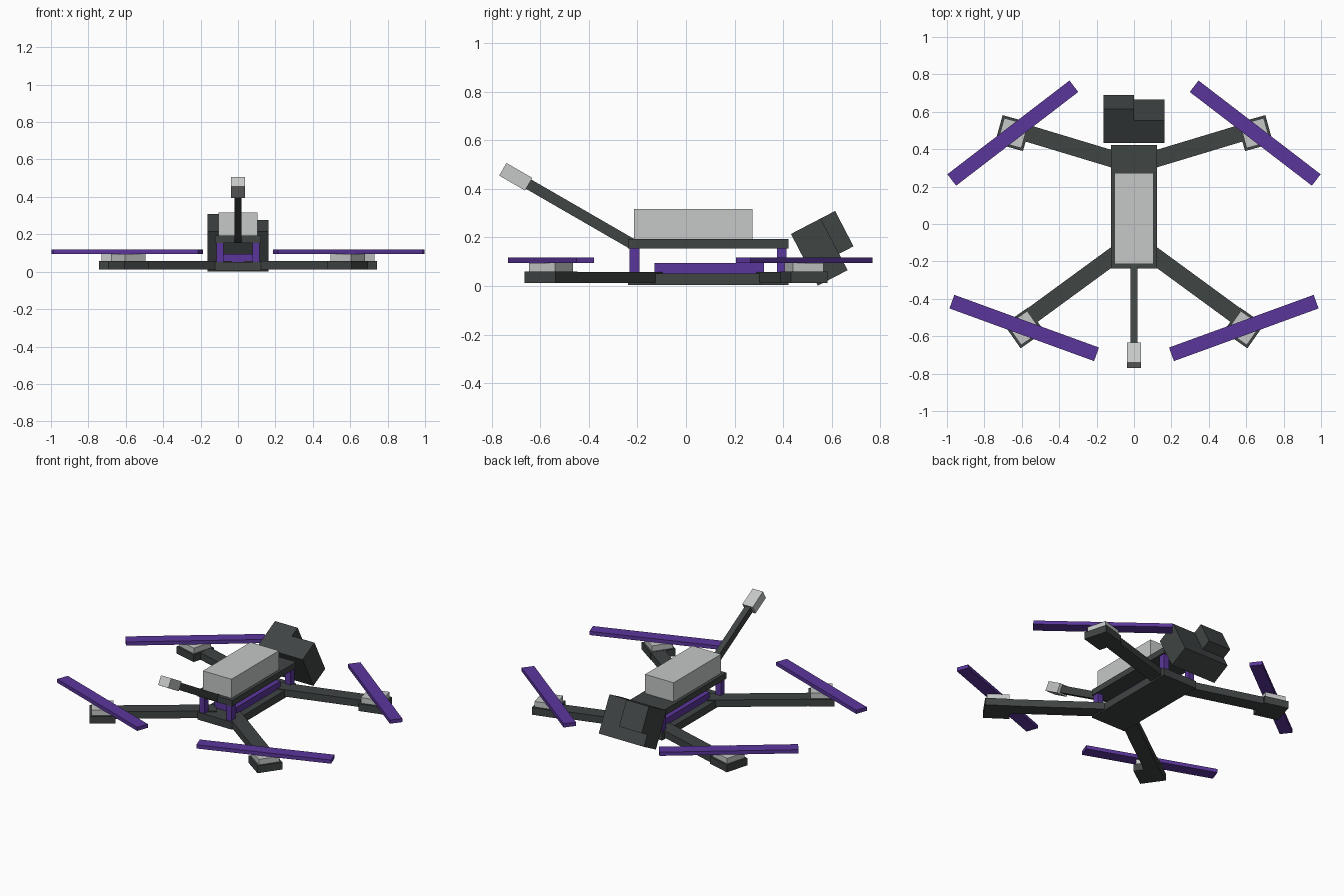
import bpy
import math
from mathutils import Matrix, Vector

if "Cube" in bpy.data.objects:
    bpy.data.objects.remove(bpy.data.objects["Cube"])


def material(name, rgb):
    m = bpy.data.materials.new(name)
    m.diffuse_color = (*rgb, 1.0)
    m.use_nodes = True
    m.node_tree.nodes["Principled BSDF"].inputs["Base Color"].default_value = m.diffuse_color
    return m


DARK = material("charcoal", (0.050, 0.058, 0.057))
GREY = material("light_grey", (0.56, 0.58, 0.57))
PURPLE = material("purple", (0.105, 0.037, 0.33))


def box(name, center, size, mat, rx=0.0, rz=0.0):
    """Box of a given size, turned about x (tilt) or z (heading), in degrees."""
    bpy.ops.mesh.primitive_cube_add(size=1)
    ob = bpy.context.object
    ob.name = ob.data.name = name
    rot = Matrix.Rotation(math.radians(rz), 4, 'Z') @ Matrix.Rotation(math.radians(rx), 4, 'X')
    ob.data.transform(Matrix.Translation(center) @ rot @ Matrix.Diagonal((*size, 1)))
    ob.data.materials.append(mat)
    return ob


def span(name, x, y, z, mat):
    """Straight box between (min, max) pairs."""
    lo, hi = Vector((x[0], y[0], z[0])), Vector((x[1], y[1], z[1]))
    return box(name, (lo + hi) / 2, hi - lo, mat)


# body: two plates, electronics stack and battery
span("bottom_plate", (-0.124, 0.124), (-0.238, 0.422), (0.003, 0.052), DARK)
span("top_plate", (-0.124, 0.124), (-0.238, 0.422), (0.154, 0.193), DARK)
span("electronics_stack", (-0.08, 0.08), (-0.13, 0.322), (0.05, 0.095), PURPLE)
span("battery", (-0.103, 0.103), (-0.214, 0.274), (0.193, 0.317), GREY)

# arms with motor mount, motor and propeller:
# label, arm start, arm end, mount centre, mount heading, propeller heading
ARMS = [
    ("far", (0.06, 0.331), (0.62, 0.500), (0.648, 0.486), 15.5, -37.5),
    ("near", (0.06, -0.134), (0.56, -0.500), (0.587, -0.556), -35.0, 20.0),
]
for side, s in (("left", -1), ("right", 1)):
    for label, a, b, c, mount_rot, prop_rot in ARMS:
        tag = f"{label}_{side}"
        a2, b2 = Vector((s * a[0], a[1])), Vector((s * b[0], b[1]))
        d, mid = b2 - a2, (a2 + b2) / 2
        box(f"arm_{tag}", (mid.x, mid.y, 0.035), (d.length, 0.09, 0.046), DARK,
            rz=math.degrees(math.atan2(d.y, d.x)))
        cx, cy = s * c[0], c[1]
        box(f"motor_mount_{tag}", (cx, cy, 0.035), (0.156, 0.156, 0.047), DARK, rz=s * mount_rot)
        box(f"motor_{tag}", (cx, cy, 0.076), (0.131, 0.131, 0.037), GREY, rz=s * mount_rot)
        box(f"propeller_{tag}", (cx, cy, 0.106), (0.823, 0.077, 0.024), PURPLE, rz=s * prop_rot)
    # standoff posts between the plates
    for label, y in (("near", -0.212), ("far", 0.394)):
        box(f"standoff_{label}_{side}", (s * 0.097, y, 0.103), (0.038, 0.04, 0.104), PURPLE)

# antenna rising towards the front, with its tip
TILT = -30
along = Vector((0, -math.cos(math.radians(30)), math.sin(math.radians(30))))
base = Vector((0, -0.222, 0.173))
box("antenna_rod", base + along * 0.25, (0.038, 0.50, 0.044), DARK, rx=TILT)
box("antenna_tip", base + along * 0.553, (0.074, 0.123, 0.06), GREY, rx=TILT)

# tilted camera: body plus a lens block on its upper left half
CAM = 27.5
out = Vector((0, math.cos(math.radians(CAM)), math.sin(math.radians(CAM))))
down = Vector((0, out.z, -out.y))
corner = Vector((0, 0.432, 0.214))
box("camera_body", corner + out * 0.069 + down * 0.12, (0.326, 0.138, 0.24), DARK, rx=CAM)
box("camera_lens_block", corner + out * 0.168 + down * 0.082 + Vector((-0.0815, 0, 0)),
    (0.163, 0.074, 0.164), DARK, rx=CAM)
